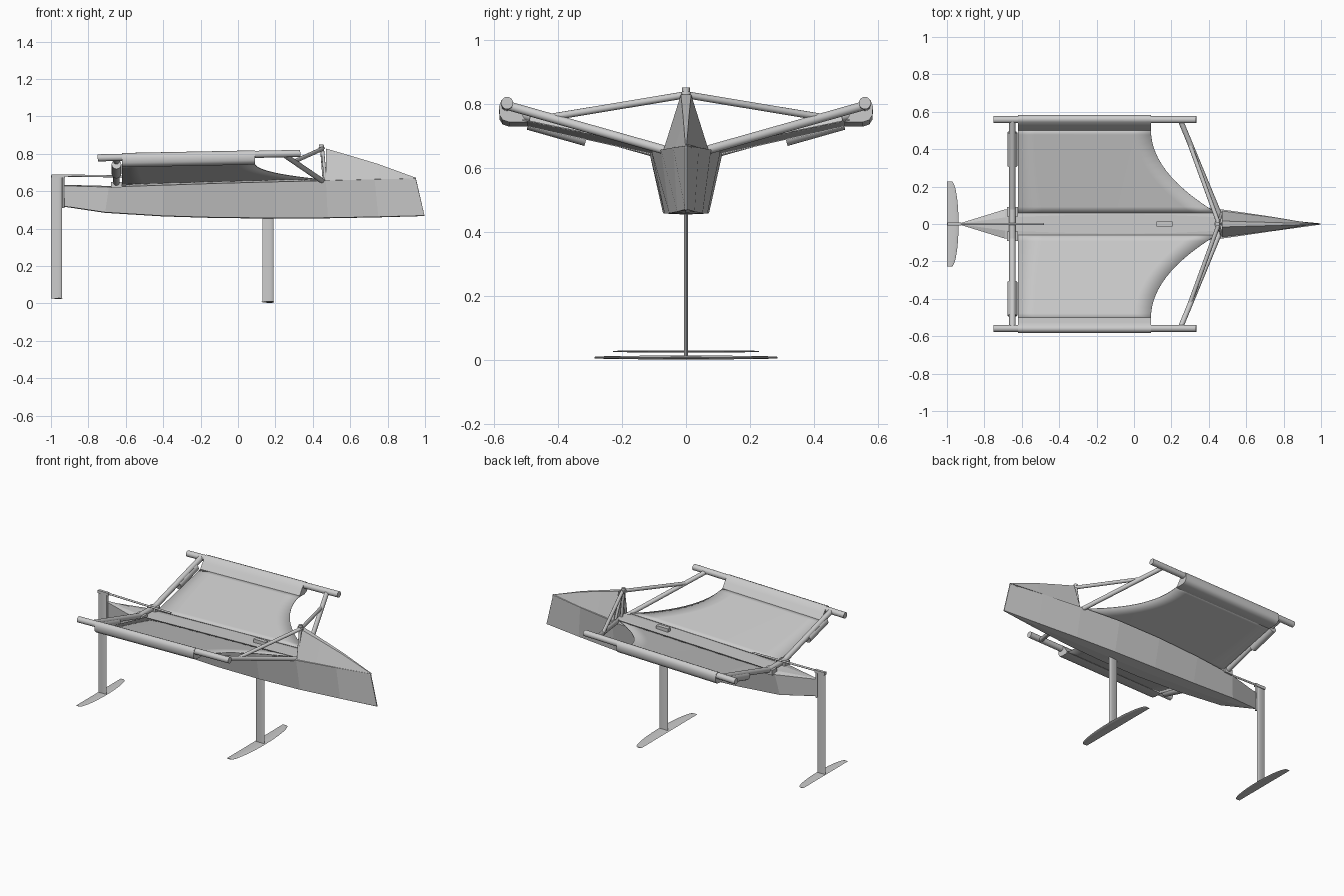
import bpy, bmesh, math
from mathutils import Vector

if "Cube" in bpy.data.objects:
    bpy.data.objects.remove(bpy.data.objects["Cube"])


def make_object(name, bm):
    bmesh.ops.recalc_face_normals(bm, faces=bm.faces)
    me = bpy.data.meshes.new(name)
    bm.to_mesh(me)
    bm.free()
    ob = bpy.data.objects.new(name, me)
    bpy.context.collection.objects.link(ob)
    return ob


def loft(name, rings, smooth=False):
    bm = bmesh.new()
    vs = [[bm.verts.new(p) for p in r] for r in rings]
    n = len(vs[0])
    for a, b in zip(vs, vs[1:]):
        for i in range(n):
            f = bm.faces.new((a[i], a[(i + 1) % n], b[(i + 1) % n], b[i]))
            f.smooth = smooth
    bm.faces.new(vs[0])
    bm.faces.new(vs[-1])
    return make_object(name, bm)


def tube(name, pts, r, sides=16):
    bm = bmesh.new()
    for a, b in zip(pts, pts[1:]):
        a, b = Vector(a), Vector(b)
        d = b - a
        m = d.to_track_quat('Z', 'Y').to_matrix().to_4x4()
        m.translation = (a + b) / 2
        bmesh.ops.create_cone(bm, cap_ends=True, segments=sides, radius1=r,
                              radius2=r, depth=d.length, matrix=m)
    for f in bm.faces:
        f.smooth = len(f.verts) == 4
    return make_object(name, bm)


def box(name, lo, hi):
    x0, y0, z0 = lo
    x1, y1, z1 = hi
    return loft(name, [[(x0, y0, z), (x1, y0, z), (x1, y1, z), (x0, y1, z)] for z in (z0, z1)])


# teardrop section, (chord fraction from trailing edge, thickness fraction)
FOIL = [(0, 0), (.35, .35), (.7, .5), (.92, .33), (1, 0), (.92, -.33), (.7, -.5), (.35, -.35)]


def strut(name, x0, x1, z0, z1, t):
    return loft(name, [[(x0 + (x1 - x0) * u, t * v, z) for u, v in FOIL] for z in (z0, z1)], True)


def wing_foil(name, x0, x1, span, z, t):
    # straight trailing edge, elliptical leading edge
    rings = []
    for i in range(-12, 13):
        s = math.sin(i / 12 * math.pi / 2)
        c = (x1 - x0) * (.38 + .62 * math.sqrt(max(0, 1 - s * s)))
        rings.append([(x0 + c * u, span * s, z + t * v * c / (x1 - x0)) for u, v in FOIL])
    return loft(name, rings, True)


# hull: bottom x, top x, bottom half width, bottom z, sheer half width, sheer z
HULL = [(-.93, -.93, .002, .52, .004, .628),
        (-.71, -.69, .055, .487, .078, .622),
        (-.4, -.4, .068, .468, .103, .632),
        (-.1, -.1, .072, .459, .113, .642),
        (.2, .2, .067, .457, .107, .65),
        (.48, .47, .052, .458, .078, .656),
        (.75, .73, .027, .463, .04, .663),
        (.997, .95, .003, .47, .003, .668)]
rings = []
for xb, xt, bw, zb, tw, zt in HULL:
    half = [(xb, bw, zb), (xt, tw, zt), (xt, tw * .45, zt + .006)]
    rings.append([(xb, 0, zb - .003)] + half + [(x, -y, z) for x, y, z in reversed(half)])
loft("hull", rings)

# raised foredeck
rings = []
for x, w, z0, tw, z1 in [(.47, .072, .65, .016, .828), (.6, .055, .655, .012, .79),
                         (.75, .036, .66, .008, .745), (.953, .003, .664, .002, .671)]:
    rings.append([(x, -w, z0), (x, w, z0), (x, tw, z1), (x, -tw, z1)])
loft("foredeck", rings)

# foils and their struts
strut("main_strut", .13, .19, .006, .47, .011)
wing_foil("main_foil", .12, .195, .285, .008, .012)
strut("rudder_strut", -1, -.94, .026, .685, .011)
wing_foil("rudder_foil", -1, -.938, .228, .027, .007)
box("strut_case", (.12, -.013, .64), (.205, .013, .676))

# rudder head, hinge and tiller
box("rudder_head", (-.998, -.009, .672), (-.925, .009, .69))
tube("rudder_hinge", [(-.934, 0, .51), (-.934, 0, .68)], .006)
tube("tiller", [(-.97, 0, .684), (-.48, 0, .677)], .006)

# mast stub with cap
tube("mast_stub", [(.462, 0, .65), (.447, 0, .84)], .009)
tube("mast_cap", [(.447, 0, .825), (.446, 0, .836)], .017)
tube("mast_pin", [(.447, 0, .836), (.446, 0, .85)], .012)

# rear cross beam
tube("rear_beam", [(-.65, -.56, .782), (-.65, -.08, .645), (-.65, .08, .645), (-.65, .56, .782)], .017)

for s, side in ((1, "left"), (-1, "right")):
    # wing rail and front struts
    tube("wing_rail_" + side, [(-.75, s * .558, .778), (.333, s * .558, .802)], .019, 20)
    tube("front_lower_strut_" + side, [(.465, s * .03, .645), (.25, s * .55, .792)], .014)
    tube("front_upper_strut_" + side, [(.45, s * .01, .826), (.3, s * .42, .758)], .011)
    tube("mast_leg_" + side, [(.452, s * .008, .826), (.468, s * .055, .655)], .008)
    # padded sleeve on rear beam
    tube("beam_sleeve_" + side, [(-.65, s * .31, .693), (-.65, s * .49, .744)], .026)
    # small plates where the beams meet the hull
    box("beam_foot_" + side, (-.68, min(s * .04, s * .09), .618), (-.62, max(s * .04, s * .09), .65))

    # trampoline with concave front edge
    bm = bmesh.new()
    rows = []
    ny, nx = 14, 8
    for j in range(ny + 1):
        v = j / ny
        y = .06 + .45 * v
        front = .09 + .35 * (1 - v) ** 2.1
        row = []
        for i in range(nx + 1):
            x = -.62 + (front + .62) * i / nx
            zi = .633 + .03 * (x + .62) / 1.07
            zo = .734 + .016 * (x + .62) / .71
            row.append(bm.verts.new((x, s * y, zi + (zo - zi) * v)))
        rows.append(row)
    for a, b in zip(rows, rows[1:]):
        for i in range(nx):
            bm.faces.new((a[i], a[i + 1], b[i + 1], b[i])).smooth = True
    ob = make_object("trampoline_" + side, bm)
    mod = ob.modifiers.new("thickness", 'SOLIDIFY')
    mod.thickness = .004
    mod.offset = 0

    # trampoline pocket wrapped around the rail
    prof = [(.495, .735), (.525, .778), (.545, .804), (.56, .811), (.576, .804),
            (.583, .785), (.582, .758), (.572, .742), (.55, .735)]
    loft("rail_pocket_" + side,
         [[(x, s * y, z + dz) for y, z in prof] for x, dz in ((-.62, -.007), (.09, .007))], True)

for ob in bpy.context.collection.objects:
    ob.select_set(ob.data.polygons[0].use_smooth or "strut" in ob.name)
    if ob.select_get():
        bpy.context.view_layer.objects.active = ob
bpy.ops.object.shade_smooth_by_angle(angle=math.radians(50))
